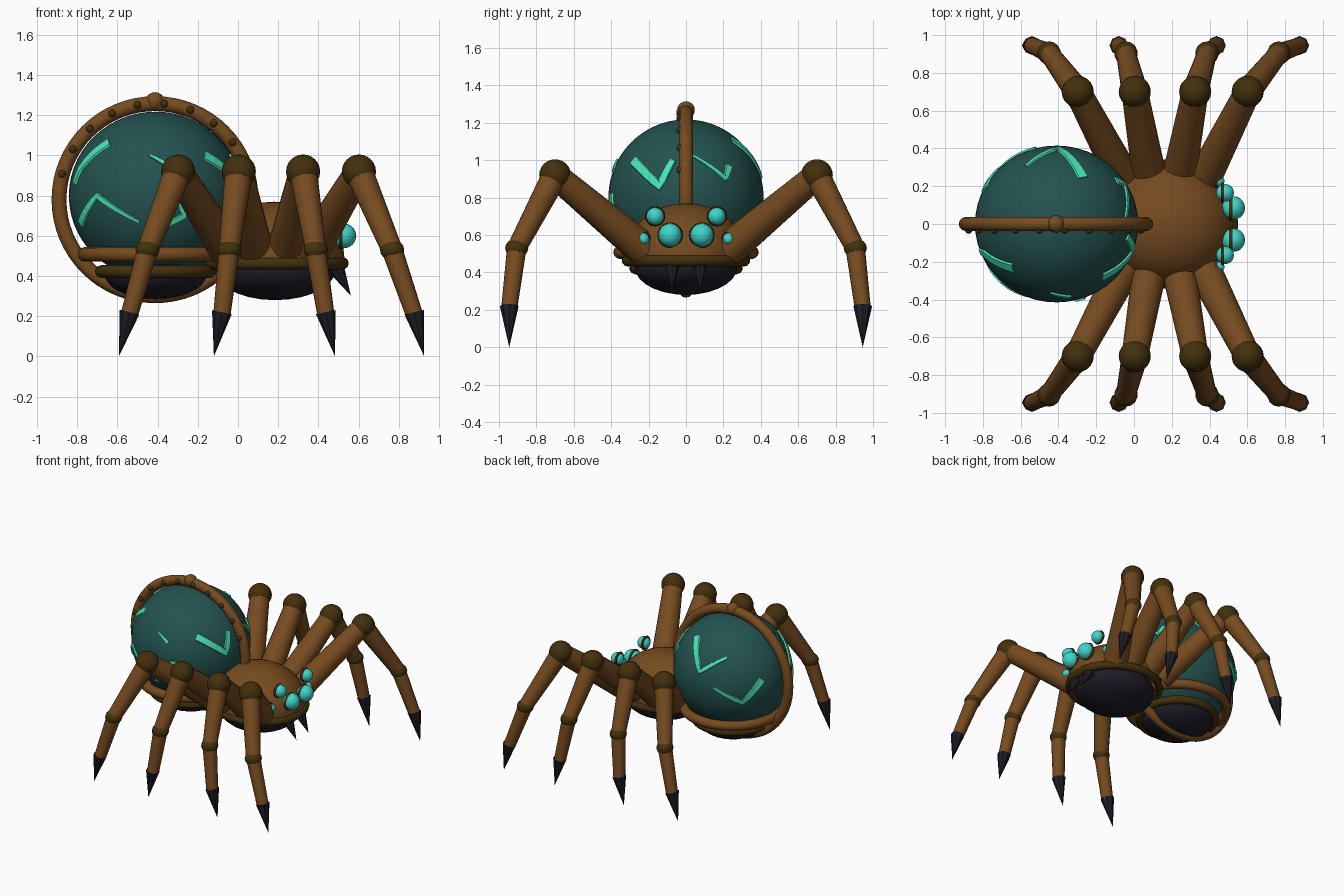
import bpy, bmesh, math
from mathutils import Vector

if "Cube" in bpy.data.objects:
    bpy.data.objects.remove(bpy.data.objects["Cube"])


def material(name, rgb):
    m = bpy.data.materials.new(name)
    m.diffuse_color = (*rgb, 1)
    m.use_nodes = True
    m.node_tree.nodes["Principled BSDF"].inputs["Base Color"].default_value = m.diffuse_color
    return m


BROWN = material("copper_brown", (0.180, 0.070, 0.014))
OLIVE = material("dark_bronze", (0.056, 0.030, 0.004))
BLACK = material("blue_black", (0.013, 0.012, 0.020))
TEAL = material("deep_teal", (0.017, 0.086, 0.080))
MINT = material("bright_mint", (0.070, 0.78, 0.46))
EYE = material("turquoise", (0.050, 0.66, 0.60))


def finish(name, mat, angle=40):
    o = bpy.context.object
    o.name = name
    o.data.materials.append(mat)
    bpy.ops.object.shade_smooth_by_angle(angle=math.radians(angle))
    return o


def ball(name, mat, loc, size, seg=24, rings=14):
    if not isinstance(size, tuple):
        size = (size,) * 3
    bpy.ops.mesh.primitive_uv_sphere_add(segments=seg, ring_count=rings, radius=1, location=loc)
    bpy.context.object.scale = size
    bpy.ops.object.transform_apply(location=False, rotation=False, scale=True)
    return finish(name, mat)


def cut_below(o, z):
    # Remove everything of an object below a local height
    bm = bmesh.new()
    bm.from_mesh(o.data)
    bmesh.ops.bisect_plane(bm, geom=bm.verts[:] + bm.edges[:] + bm.faces[:], plane_co=(0, 0, z),
                           plane_no=(0, 0, 1), clear_inner=True)
    bm.to_mesh(o.data)
    bm.free()


def ring(name, mat, loc, major, minor, rot=(0, 0, 0), sy=1.0, seg=48, sides=12):
    bpy.ops.mesh.primitive_torus_add(location=loc, rotation=rot, major_radius=major,
                                     minor_radius=minor, major_segments=seg, minor_segments=sides)
    bpy.context.object.scale = (1, sy, 1)
    return finish(name, mat, 60)


def limb(name, mat, a, b, r1, r2, sides=16):
    a, b = Vector(a), Vector(b)
    d = b - a
    bpy.ops.mesh.primitive_cone_add(vertices=sides, radius1=r1, radius2=r2, depth=d.length,
                                    location=(a + b) / 2)
    bpy.context.object.rotation_euler = d.to_track_quat('Z', 'Y').to_euler()
    return finish(name, mat)


# Abdomen orb with its hoops and belly
C = Vector((-0.41, 0, 0.80))
R = Vector((0.432, 0.415, 0.418))
ball("abdomen_orb", TEAL, C, tuple(R), 48, 28)
ring("vertical_hoop", BROWN, (-0.413, 0, 0.78), 0.478, 0.037, (math.pi / 2, 0, 0), seg=64)
ring("waist_hoop", BROWN, (-0.41, 0, 0.508), 0.353, 0.036)
ring("belly_hoop", OLIVE, (-0.41, 0, 0.422), 0.272, 0.032, sides=8)
ball("abdomen_belly", BLACK, (-0.41, 0, 0.41), (0.258, 0.258, 0.125))
ball("hoop_knob", BROWN, (-0.413, 0, 1.268), 0.047, 16, 10)

# Rivets along one side of the hoop
for i in range(10):
    a = math.radians(164.5 - 16 * i)
    ball("hoop_rivet", OLIVE, (-0.413 + 0.48 * math.cos(a), -0.032, 0.78 + 0.48 * math.sin(a)),
         0.02, 10, 6)


# Glowing cracks: raised tapered ribbons laid over the orb
def on_orb(axis, sign, p):
    d = [0.0, 0.0, 0.0]
    left = 1.0
    for k, v in zip([k for k in range(3) if k != axis], p):
        d[k] = (v - C[k]) / R[k]
        left -= d[k] ** 2
    d[axis] = sign * math.sqrt(max(left, 0))
    return Vector(d).normalized()


def crack(axis, sign, pts, w0=0.062, w1=0.02):
    dirs = [on_orb(axis, sign, p) for p in pts]
    n = 5
    path = [dirs[i].lerp(dirs[i + 1], k / n).normalized()
            for i in range(len(dirs) - 1) for k in range(n)] + [dirs[-1]]
    bm = bmesh.new()
    rows = []
    for i, p in enumerate(path):
        t = path[min(i + 1, len(path) - 1)] - path[max(i - 1, 0)]
        side = p.cross(t).normalized()
        w = (w0 + (w1 - w0) * i / (len(path) - 1)) / 0.42 / 2
        row = []
        for s, h in ((-1, 0.997), (-0.8, 1.022), (0.8, 1.022), (1, 0.997)):
            q = (p + side * s * w).normalized() * h
            row.append(bm.verts.new(C + Vector(q[k] * R[k] for k in range(3))))
        rows.append(row)
    for a, b in zip(rows, rows[1:]):
        for k in range(3):
            bm.faces.new((a[k], b[k], b[k + 1], a[k + 1]))
    bm.faces.new(rows[0])
    bm.faces.new(rows[-1][::-1])
    bmesh.ops.recalc_face_normals(bm, faces=bm.faces)
    me = bpy.data.meshes.new("glow_crack")
    bm.to_mesh(me)
    bm.free()
    me.materials.append(MINT)
    bpy.context.collection.objects.link(bpy.data.objects.new("glow_crack", me))


crack(1, -1, [(-0.64, 1.065), (-0.785, 0.93), (-0.81, 0.86)], 0.06, 0.035)
crack(1, -1, [(-0.78, 0.66), (-0.70, 0.80), (-0.49, 0.67)], 0.05, 0.016)
crack(1, -1, [(-0.44, 1.0), (-0.34, 0.945)], 0.014, 0.03)
crack(1, -1, [(-0.465, 0.61), (-0.27, 0.70), (-0.29, 0.82)], 0.016, 0.055)
crack(0, 1, [(-0.28, 1.0), (-0.14, 0.86), (-0.07, 1.0)], 0.058, 0.04)
crack(0, 1, [(0.02, 1.03), (0.21, 0.90), (0.23, 0.97)], 0.014, 0.045)
crack(1, 1, [(-0.27, 1.11), (-0.40, 0.92), (-0.57, 1.04)], 0.062, 0.02)
crack(1, 1, [(-0.52, 0.83), (-0.70, 0.72), (-0.79, 0.88)], 0.02, 0.058)

# Head: domed shell, rim and dark underside
shell = ball("head_shell", BROWN, (0.18, 0, 0.49), (0.35, 0.325, 0.28), 32, 18)
cut_below(shell, -0.03)
ring("head_rim", OLIVE, (0.188, 0, 0.463), 0.333, 0.03, sy=0.945)
ball("head_underside", BLACK, (0.185, 0, 0.43), (0.30, 0.275, 0.15))

for s in (-1, 1):
    # Eyes set in round sockets
    for x, y, z, r in ((0.526, 0.085, 0.60, 0.062), (0.482, 0.165, 0.70, 0.047),
                       (0.448, 0.228, 0.58, 0.031)):
        ball("eye", EYE, (x, s * y, z), r, 20, 12)
        ring("eye_socket", OLIVE, (x - 0.014, s * y, z), r * 0.94, 0.010,
             (0, math.pi / 2, 0), seg=20, sides=6)
    # Fangs
    limb("fang", BLACK, (0.488, s * 0.075, 0.44), (0.562, s * 0.075, 0.302), 0.042, 0, 8)
    # Legs: hip x, knee x, ankle x, claw base x, claw tip x
    for hip, knee, ankle, base, tip in ((-0.05, -0.298, -0.45, -0.54, -0.593),
                                        (0.085, 0.004, -0.043, -0.08, -0.12),
                                        (0.235, 0.324, 0.387, 0.437, 0.483),
                                        (0.365, 0.602, 0.767, 0.877, 0.927)):
        k = (knee, s * 0.70, 0.92)
        a = (ankle, s * 0.905, 0.53)
        b = (base, s * 0.945, 0.21)
        limb("upper_leg", BROWN, (hip, s * 0.23, 0.525), k, 0.092, 0.07)
        ball("knee", OLIVE, k, 0.085, 20, 12)
        limb("middle_leg", BROWN, k, a, 0.07, 0.052)
        ball("ankle", OLIVE, a, (0.062, 0.062, 0.052), 14, 8)
        limb("lower_leg", BROWN, a, b, 0.052, 0.043)
        limb("claw", BLACK, (base, s * 0.945, 0.22), (tip, s * 0.945, 0.0), 0.05, 0, 8)
